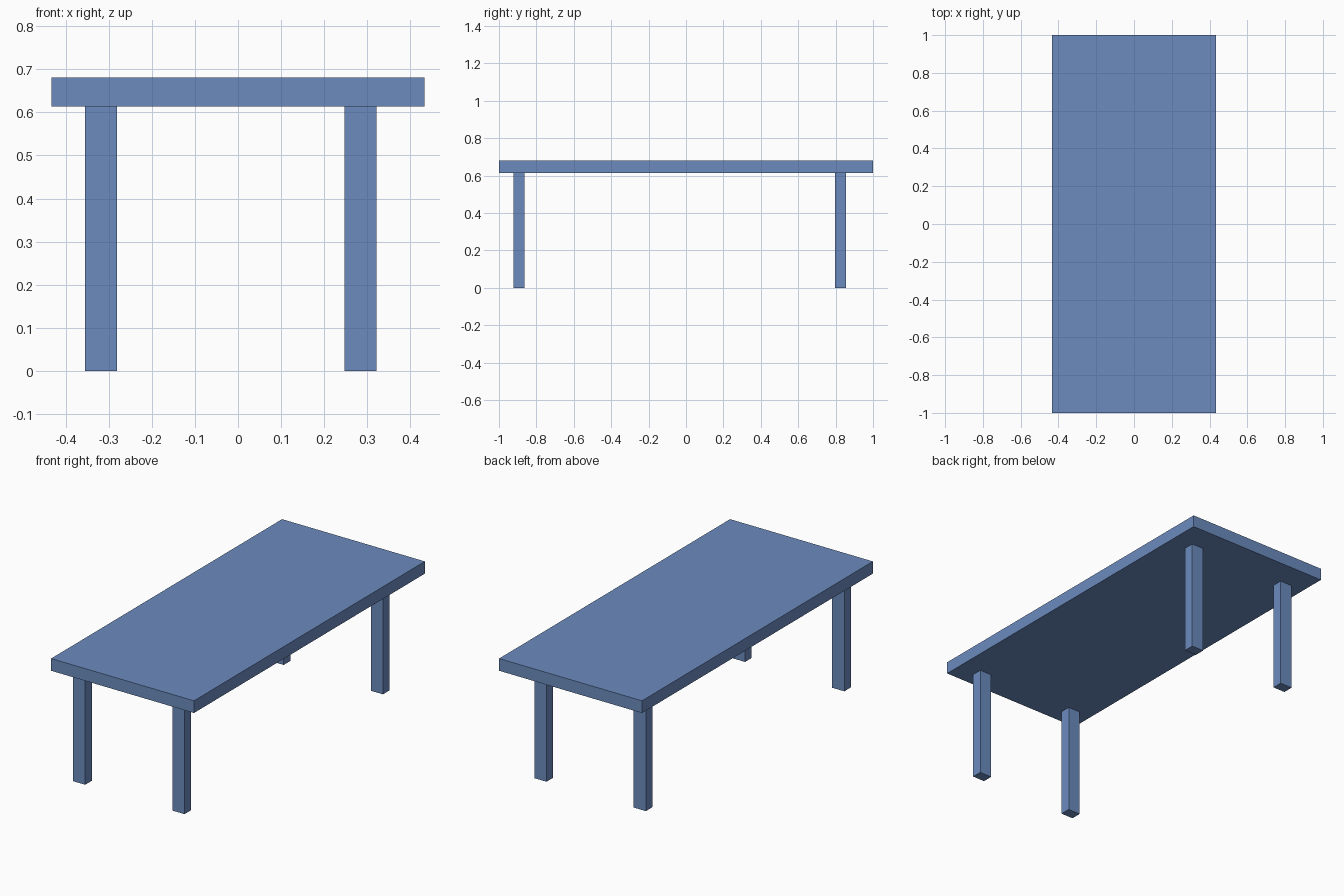
import bpy

if "Cube" in bpy.data.objects:
    bpy.data.objects.remove(bpy.data.objects["Cube"])

blue = bpy.data.materials.new("blue_paint")
blue.diffuse_color = (0.15, 0.26, 0.52, 1)
blue.use_nodes = True
blue.node_tree.nodes["Principled BSDF"].inputs["Base Color"].default_value = blue.diffuse_color


def box(name, x, y, z):
    """Box spanning the (min, max) pairs on each axis."""
    spans = (x, y, z)
    bpy.ops.mesh.primitive_cube_add(size=1, location=[(a + b) / 2 for a, b in spans])
    ob = bpy.context.object
    ob.name = name
    ob.scale = [b - a for a, b in spans]
    bpy.ops.object.transform_apply(location=False, rotation=False, scale=True)
    ob.data.materials.append(blue)
    return ob


UNDERSIDE, TOP = 0.614, 0.681

# Table top
box("table_top", (-0.433, 0.433), (-1, 1), (UNDERSIDE, TOP))

# Four legs, set slightly off centre
leg_x = {"left": (-0.355, -0.281), "right": (0.247, 0.321)}
leg_y = {"front": (-0.922, -0.864), "back": (0.797, 0.855)}
for end, y in leg_y.items():
    for side, x in leg_x.items():
        box(f"{end}_{side}_leg", x, y, (0, UNDERSIDE))
